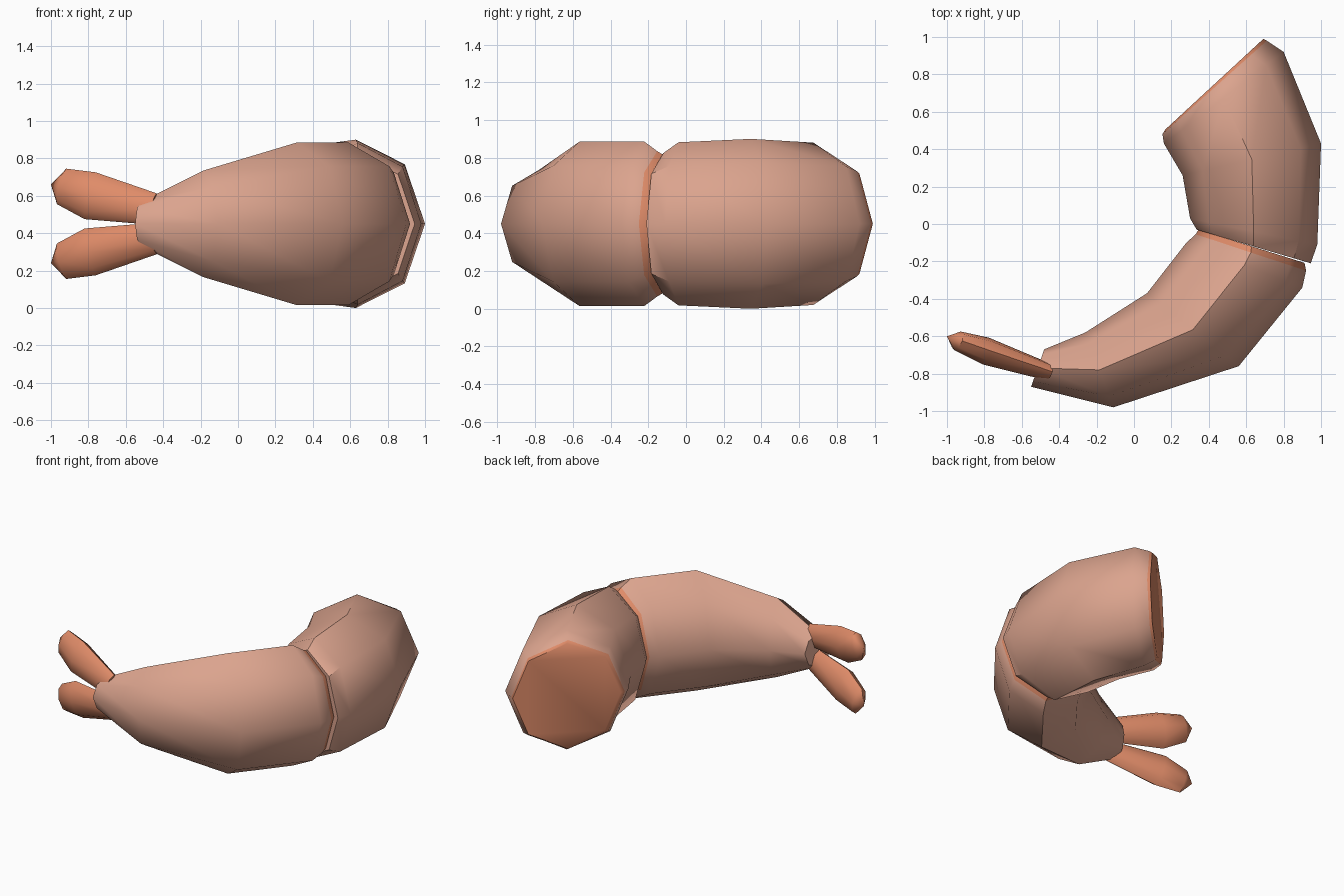
import bpy, bmesh, math
from mathutils import Vector

if "Cube" in bpy.data.objects:
    bpy.data.objects.remove(bpy.data.objects["Cube"])

MID = 0.45   # height of the symmetry plane


def material(name, rgb):
    m = bpy.data.materials.new(name)
    m.diffuse_color = (*rgb, 1.0)
    m.use_nodes = True
    m.node_tree.nodes["Principled BSDF"].inputs["Base Color"].default_value = m.diffuse_color
    return m


SHELL = material("salmon flesh", (0.71, 0.37, 0.27))
ORANGE = material("orange tail", (0.74, 0.26, 0.14))


def loft(name, rings, mats, orange_bands=(), tip=None, start_mat=0, end_mat=0):
    """Skin eight-sided rings given as (centre, side vector, up vector)."""
    bm = bmesh.new()
    loops = []
    for c, u, v in rings:
        loops.append([bm.verts.new(c + u * math.cos(k * math.pi / 4) + v * math.sin(k * math.pi / 4))
                      for k in range(8)])
    for i in range(len(loops) - 1):
        for k in range(8):
            j = (k + 1) % 8
            f = bm.faces.new((loops[i][k], loops[i][j], loops[i + 1][j], loops[i + 1][k]))
            f.material_index = 1 if i in orange_bands else 0
    bm.faces.new(loops[0]).material_index = start_mat
    if tip is None:
        bm.faces.new(loops[-1]).material_index = end_mat
    else:
        t = bm.verts.new(tip)
        for k in range(8):
            bm.faces.new((loops[-1][k], loops[-1][(k + 1) % 8], t))
    bmesh.ops.recalc_face_normals(bm, faces=bm.faces)
    me = bpy.data.meshes.new(name)
    bm.to_mesh(me)
    bm.free()
    for m in mats:
        me.materials.append(m)
    ob = bpy.data.objects.new(name, me)
    bpy.context.collection.objects.link(ob)
    bpy.ops.object.select_all(action='DESELECT')
    ob.select_set(True)
    bpy.context.view_layer.objects.active = ob
    bpy.ops.object.shade_smooth_by_angle(angle=math.radians(45))
    return ob


def body_ring(xi, yi, xo, yo, h):
    """Upright ring from its inner and outer plan points and half height."""
    a, b = Vector((xi, yi, MID)), Vector((xo, yo, MID))
    return (a + b) / 2, (b - a) / 2, Vector((0, 0, h))


# Rear body segment with an orange cut end
rear = [(0.167, 0.505, 0.692, 0.99, 0.375), (0.152, 0.48, 0.71, 0.98, 0.393),
        (0.16, 0.43, 0.80, 0.92, 0.43), (0.26, 0.26, 1.0, 0.43, 0.45),
        (0.30, 0.03, 0.98, -0.11, 0.432), (0.335, -0.03, 0.945, -0.21, 0.375)]
loft("rear_body", [body_ring(*r) for r in rear], (SHELL, ORANGE), (0,), start_mat=1)

# Front body segment, with an orange rim at the joint, tapering to the tail
front = [(0.345, -0.03, 0.912, -0.208, 0.365), (0.33, -0.055, 0.92, -0.25, 0.385),
         (0.28, -0.10, 0.90, -0.34, 0.435), (0.07, -0.37, 0.56, -0.76, 0.435),
         (-0.26, -0.58, -0.11, -0.98, 0.285), (-0.48, -0.67, -0.55, -0.87, 0.12)]
loft("front_body", [body_ring(*r) for r in front], (SHELL, ORANGE), (0,), start_mat=1)

# Two tail fins mirrored about the middle height
# each ring: centre x, y, height above middle, side (x, y), up (x, z)
fin = [(-0.46, -0.79, 0.08, 0.01, 0.045, 0.025, 0.083),
       (-0.79, -0.68, 0.15, 0.015, 0.072, 0.03, 0.125),
       (-0.943, -0.625, 0.20, 0.017, 0.05, 0.025, 0.095)]
for name, s in (("upper_tail_fin", 1), ("lower_tail_fin", -1)):
    rings = [(Vector((x, y, MID + s * z)), Vector((sx, sy, 0)), Vector((ux, 0, s * uz)))
             for x, y, z, sx, sy, ux, uz in fin]
    loft(name, rings, (ORANGE,), tip=Vector((-1.0, -0.60, MID + s * 0.21)))
